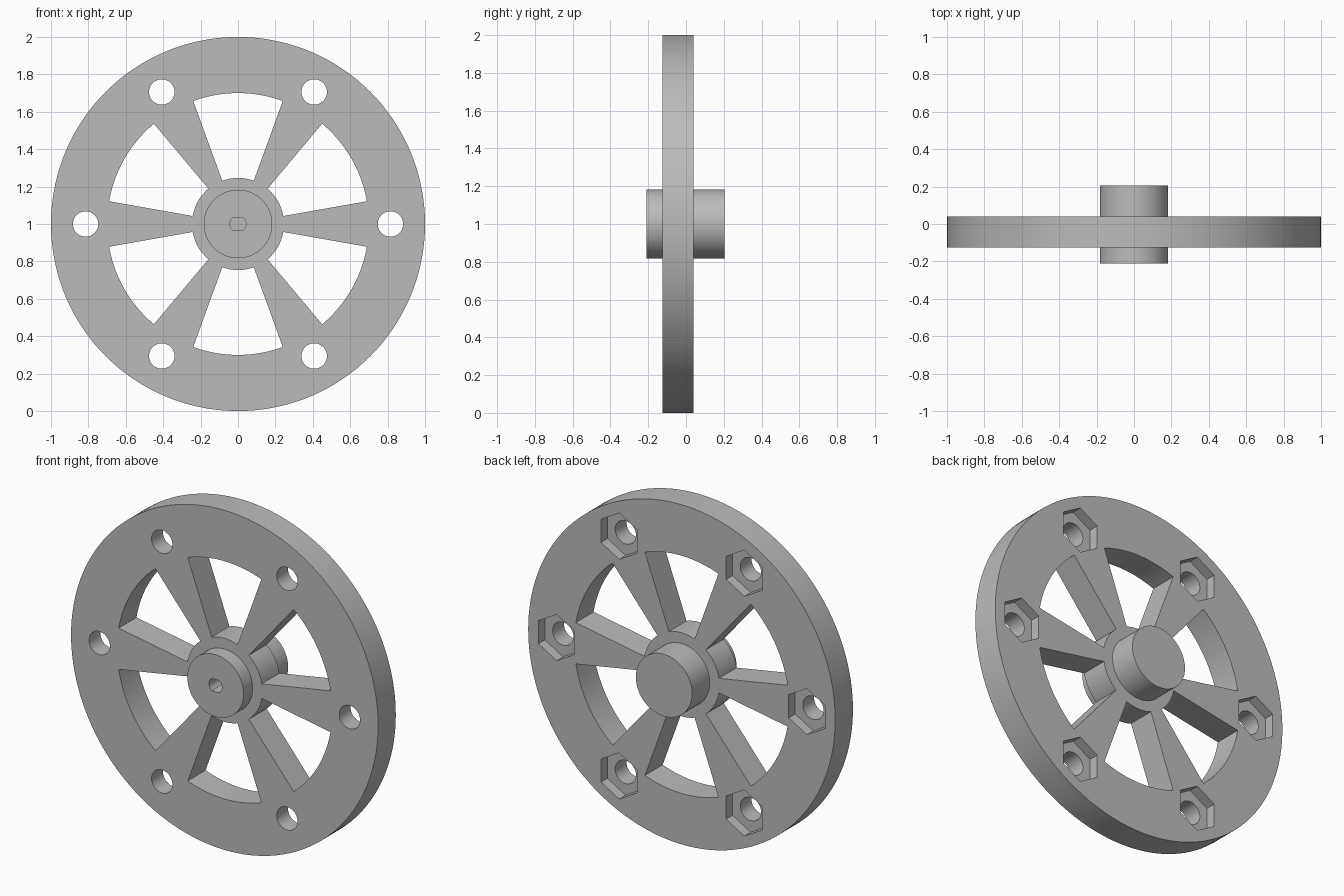
import bpy, bmesh
from math import cos, sin, pi, radians, sqrt

if "Cube" in bpy.data.objects:
    bpy.data.objects.remove(bpy.data.objects["Cube"], do_unlink=True)

AXIS_Z = 1.0
FRONT, BACK = -0.125, 0.04
HUB_FRONT, HUB_BACK = -0.21, 0.205
STEPS = [radians(60 * k) for k in range(6)]

grey = bpy.data.materials.new("plain grey")
grey.use_nodes = True
colour = (0.5, 0.5, 0.5, 1)
grey.diffuse_color = colour
grey.node_tree.nodes["Principled BSDF"].inputs["Base Color"].default_value = colour


def arc(radius, start, end, count):
    return [(radius * cos(start + (end - start) * i / count),
             radius * sin(start + (end - start) * i / count)) for i in range(count + 1)]


def ring(radius, count, centre=(0, 0), turn=0):
    return [(centre[0] + x, centre[1] + z)
            for x, z in arc(radius, turn, turn + 2 * pi, count)[:-1]]


def prism(name, outlines, y0, y1):
    """Extrude closed x-z outlines from y0 to y1 as one object."""
    bm = bmesh.new()
    for outline in outlines:
        face = bm.faces.new([bm.verts.new((x, y0, z + AXIS_Z)) for x, z in outline])
        out = bmesh.ops.extrude_face_region(bm, geom=[face], use_keep_orig=True)
        moved = [g for g in out["geom"] if isinstance(g, bmesh.types.BMVert)]
        bmesh.ops.translate(bm, verts=moved, vec=(0, y1 - y0, 0))
    bmesh.ops.recalc_face_normals(bm, faces=bm.faces)
    mesh = bpy.data.meshes.new(name)
    bm.to_mesh(mesh)
    bm.free()
    mesh.materials.append(grey)
    obj = bpy.data.objects.new(name, mesh)
    bpy.context.collection.objects.link(obj)
    return obj


def activate(obj):
    bpy.ops.object.select_all(action="DESELECT")
    obj.select_set(True)
    bpy.context.view_layer.objects.active = obj


def carve(obj, cutter):
    mod = obj.modifiers.new("cut", "BOOLEAN")
    mod.operation, mod.solver, mod.object = "DIFFERENCE", "EXACT", cutter
    activate(obj)
    bpy.ops.object.modifier_apply(modifier=mod.name)


# Solid bodies
wheel = prism("spoked_wheel", [ring(1.0, 144)], FRONT, BACK)
hub = prism("hub", [ring(0.183, 72)], HUB_FRONT, HUB_BACK)

# Windows between the six spokes
half = radians(20)
windows = []
for a in STEPS:
    mid = a + pi / 6
    windows.append(arc(0.70, mid - half, mid + half, 20)
                   + arc(0.246, mid + half, mid - half, 12))

# Bolt holes with hexagonal nut pockets in the back
centres = [(0.815 * cos(a), 0.815 * sin(a)) for a in STEPS]
holes = [ring(0.068, 40, c) for c in centres]
pockets = [ring(0.136, 6, c, pi / 6) for c in centres]

# Shaft socket, flattened at top and bottom, open at the front only
flat = 0.036
socket = [(x, max(-flat, min(flat, z))) for x, z in ring(0.043, 40)]
edge = sqrt(0.043 ** 2 - flat ** 2)
socket = ([p for p in socket if abs(p[1]) < flat and p[0] > 0 and p[1] >= 0]
          + [(edge, flat), (-edge, flat)]
          + [p for p in socket if abs(p[1]) < flat and p[0] < 0]
          + [(-edge, -flat), (edge, -flat)]
          + [p for p in socket if abs(p[1]) < flat and p[0] > 0 and p[1] < 0])

cuts = [
    ("window_cutter", windows, FRONT - 0.1, BACK + 0.1, [wheel]),
    ("hole_cutter", holes, FRONT - 0.1, BACK + 0.1, [wheel]),
    ("pocket_cutter", pockets, BACK - 0.06, BACK + 0.1, [wheel]),
    ("socket_cutter", [socket], HUB_FRONT - 0.1, 0.1, [wheel, hub]),
]
for name, outlines, y0, y1, targets in cuts:
    cutter = prism(name, outlines, y0, y1)
    cutter.hide_render = True
    for target in targets:
        carve(target, cutter)
    bpy.data.objects.remove(cutter, do_unlink=True)

for obj in (wheel, hub):
    activate(obj)
    bpy.ops.object.shade_smooth_by_angle(angle=radians(30))
